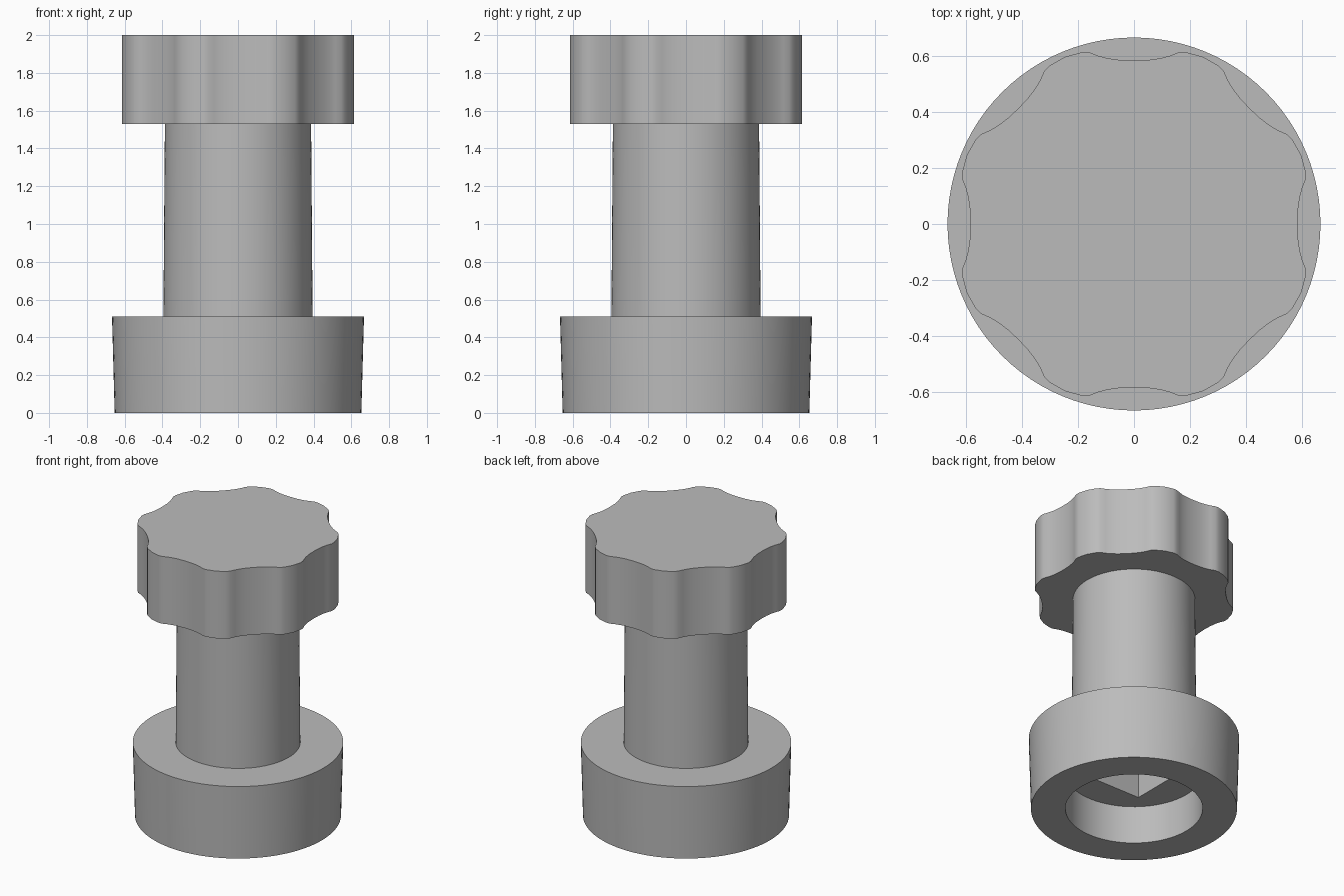
import bpy
import bmesh
from math import cos, sin, pi, radians

cube = bpy.data.objects.get("Cube")
if cube:
    bpy.data.objects.remove(cube)

GREY = 0.5
grey = bpy.data.materials.new("plain grey")
grey.use_nodes = True
grey.diffuse_color = (GREY, GREY, GREY, 1)
grey.node_tree.nodes["Principled BSDF"].inputs["Base Color"].default_value = (GREY, GREY, GREY, 1)


def loft(name, rings):
    """Skin a stack of closed rings and cap both ends."""
    bm = bmesh.new()
    loops = [[bm.verts.new(p) for p in ring] for ring in rings]
    n = len(loops[0])
    for low, high in zip(loops, loops[1:]):
        for i in range(n):
            j = (i + 1) % n
            bm.faces.new((low[i], low[j], high[j], high[i]))
    bm.faces.new(loops[0])
    bm.faces.new(loops[-1])
    bmesh.ops.recalc_face_normals(bm, faces=bm.faces)
    mesh = bpy.data.meshes.new(name)
    bm.to_mesh(mesh)
    bm.free()
    mesh.materials.append(grey)
    obj = bpy.data.objects.new(name, mesh)
    bpy.context.collection.objects.link(obj)
    return obj


def circle(r, z, n=96):
    return [(r * cos(2 * pi * i / n), r * sin(2 * pi * i / n), z) for i in range(n)]


def select_only(obj):
    bpy.ops.object.select_all(action="DESELECT")
    obj.select_set(True)
    bpy.context.view_layer.objects.active = obj


# Flared base with a round recess below, and the tapered shaft above it
SHELF, BASE_TOP, KNOB_BOTTOM = 0.265, 0.51, 1.53
body = loft("base_and_shaft", [circle(r, z) for r, z in (
    (0.435, SHELF), (0.435, 0), (0.653, 0), (0.667, BASE_TOP),
    (0.395, BASE_TOP), (0.387, KNOB_BOTTOM + 0.01))])

# Square socket running up into the shaft
bpy.ops.mesh.primitive_cube_add(size=1, location=(0, 0, 0.6))
cutter = bpy.context.object
cutter.name = "socket_cutter"
cutter.scale = (0.45, 0.45, 0.8)
cutter.hide_render = True
cutter.data.materials.append(grey)
cut = body.modifiers.new("socket", "BOOLEAN")
cut.operation = "DIFFERENCE"
cut.solver = "EXACT"
cut.object = cutter
select_only(body)
bpy.ops.object.modifier_apply(modifier=cut.name)
bpy.data.objects.remove(cutter)

# Knob with eight scallops: radius by angle from the middle of a scallop
SCALLOP = ((0, 0.585), (5, 0.589), (9, 0.600), (12, 0.615),
           (14.5, 0.634), (17, 0.642), (22.5, 0.647))


def knob_radius(deg):
    a = abs((deg + 22.5) % 45 - 22.5)
    for (a0, r0), (a1, r1) in zip(SCALLOP, SCALLOP[1:]):
        if a <= a1:
            return r0 + (r1 - r0) * (a - a0) / (a1 - a0)
    return r1


angles = sorted({k * 45 + s * a for k in range(8) for a, _ in SCALLOP for s in (-1, 1)
                 if s * a > -22.5 and (a or s > 0)})


def knob_ring(z):
    return [(knob_radius(d) * cos(radians(d)), knob_radius(d) * sin(radians(d)), z)
            for d in angles]


knob = loft("scalloped_knob", [knob_ring(KNOB_BOTTOM), knob_ring(2)])

for part in (body, knob):
    select_only(part)
    bpy.ops.object.shade_smooth_by_angle(angle=radians(35))
